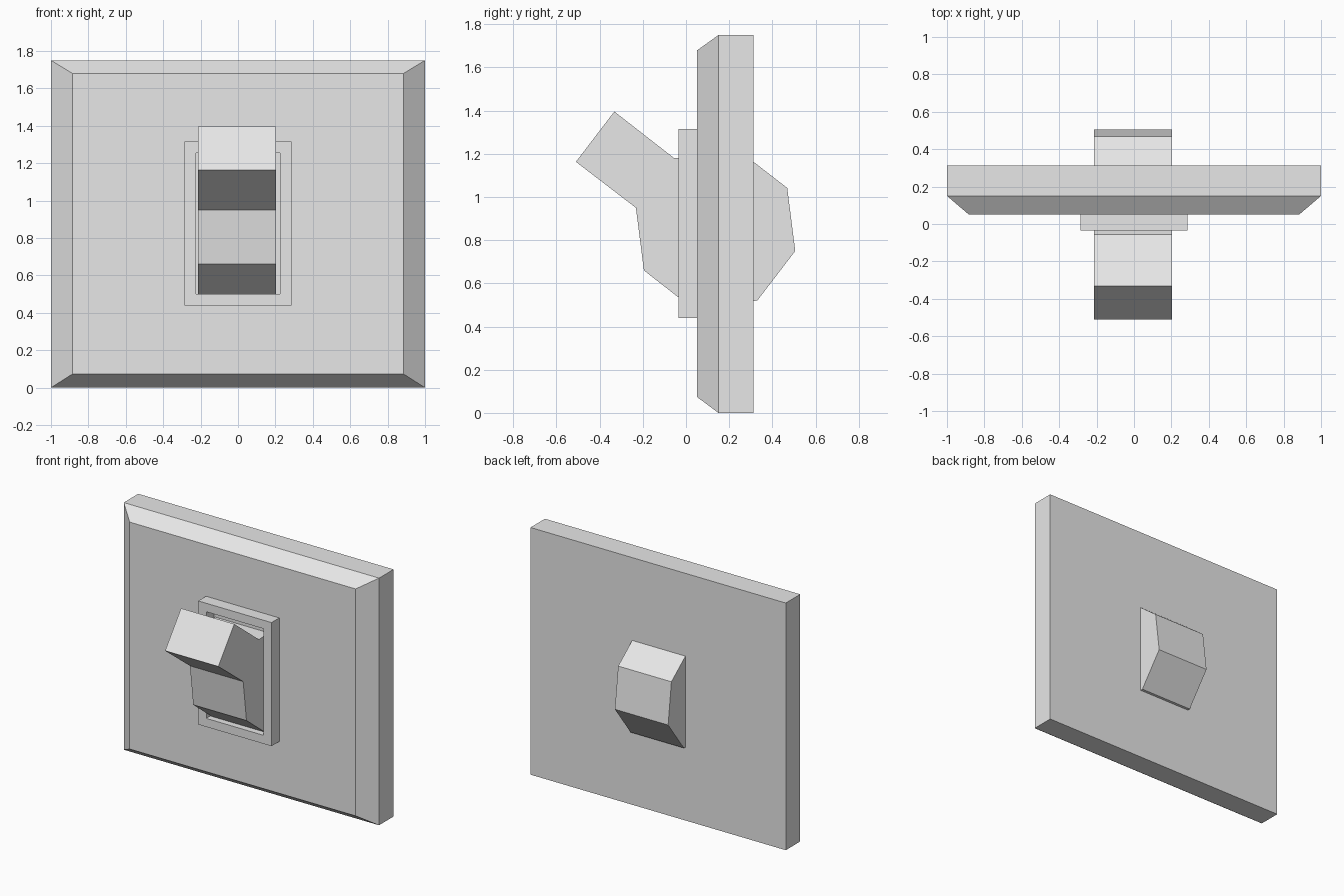
import bpy
import bmesh

cube = bpy.data.objects.get("Cube")
if cube:
    bpy.data.objects.remove(cube, do_unlink=True)

# Single light grey material
grey = bpy.data.materials.new("light_grey")
grey.use_nodes = True
colour = (0.8, 0.8, 0.8, 1.0)
grey.diffuse_color = colour
grey.node_tree.nodes["Principled BSDF"].inputs["Base Color"].default_value = colour


def make_object(name, bm):
    bmesh.ops.recalc_face_normals(bm, faces=bm.faces[:])
    mesh = bpy.data.meshes.new(name)
    bm.to_mesh(mesh)
    bm.free()
    mesh.materials.append(grey)
    obj = bpy.data.objects.new(name, mesh)
    bpy.context.collection.objects.link(obj)
    return obj


def loft(name, loops, closed_ring=False):
    """Skin a series of point loops; cap the ends or join them into a ring."""
    bm = bmesh.new()
    rings = [[bm.verts.new(p) for p in loop] for loop in loops]
    n = len(rings[0])
    pairs = list(zip(rings, rings[1:]))
    if closed_ring:
        pairs.append((rings[-1], rings[0]))
    else:
        bm.faces.new(rings[0])
        bm.faces.new(rings[-1])
    for a, b in pairs:
        for i in range(n):
            j = (i + 1) % n
            bm.faces.new((a[i], a[j], b[j], b[i]))
    return make_object(name, bm)


def rectangle(half_x, z0, z1, y):
    return [(-half_x, y, z0), (half_x, y, z0), (half_x, y, z1), (-half_x, y, z1)]


# Wall plate with a bevelled front rim
loft("wall_plate", [
    rectangle(1.0, 0.0, 1.75, 0.312),
    rectangle(1.0, 0.0, 1.75, 0.15),
    rectangle(0.885, 0.073, 1.68, 0.052),
])

# Raised rectangular frame around the switch opening
loft("switch_frame", [
    rectangle(0.287, 0.44, 1.315, 0.052),
    rectangle(0.287, 0.44, 1.315, -0.035),
    rectangle(0.224, 0.50, 1.255, -0.035),
    rectangle(0.224, 0.50, 1.255, 0.052),
], closed_ring=True)

# Octagonal rocker body with the angled lever growing out of one side
profile = [
    (-0.51, 1.163), (-0.332, 1.396), (-0.055, 1.18), (0.265, 1.20),
    (0.469, 1.042), (0.506, 0.75), (0.33, 0.52), (0.01, 0.50),
    (-0.195, 0.66), (-0.232, 0.95),
]
loft("switch_lever", [[(x, y, z) for y, z in profile] for x in (-0.214, 0.203)])
